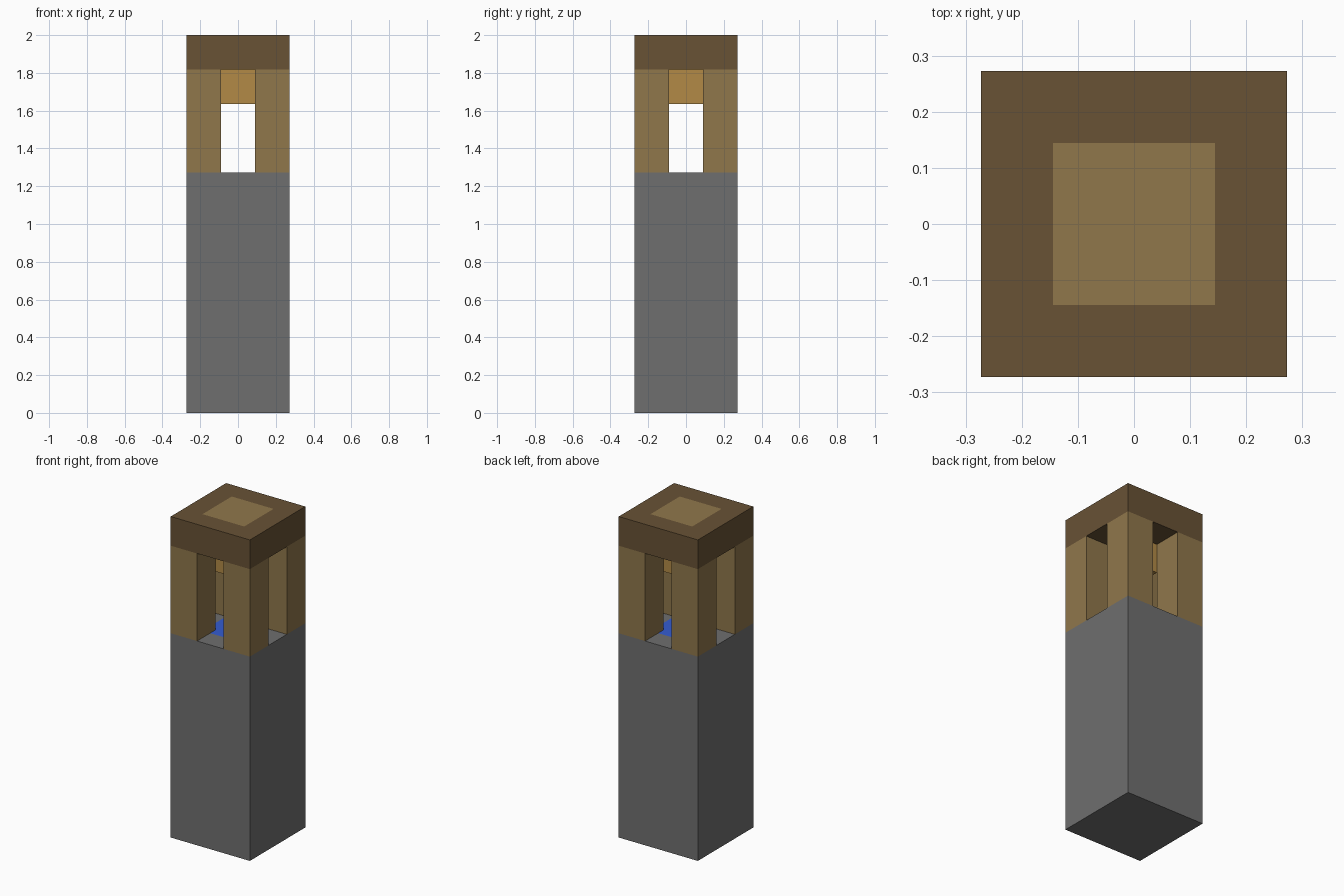
import bpy
import bmesh
from mathutils import Matrix, Vector

# Default object
cube = bpy.data.objects.get("Cube")
if cube:
    bpy.data.objects.remove(cube, do_unlink=True)

CELL = 2 / 11          # one block; the tower is three blocks wide, eleven tall


def linear(c):
    c /= 255
    return c / 12.92 if c <= 0.04045 else ((c + 0.055) / 1.055) ** 2.4


def material(name, r, g, b):
    mat = bpy.data.materials.new(name)
    mat.use_nodes = True
    colour = (linear(r), linear(g), linear(b), 1)
    mat.diffuse_color = colour
    bsdf = next(n for n in mat.node_tree.nodes if n.type == 'BSDF_PRINCIPLED')
    bsdf.inputs["Base Color"].default_value = colour
    return mat


stone = material("grey stone", 111, 111, 111)
timber = material("tan timber", 144, 119, 75)
roof_wood = material("dark brown wood", 104, 82, 53)
bucket_wood = material("orange wood", 178, 138, 70)
water = material("blue water", 52, 92, 210)


def block(name, x, y, z0, z1, width, mat, panel=None):
    """Box in cell units; panel colours an inset centre cell of the top."""
    bm = bmesh.new()
    bmesh.ops.create_cube(bm, size=1)
    size = Vector((width, width, z1 - z0)) * CELL
    centre = Vector((x, y, (z0 + z1) / 2)) * CELL
    bmesh.ops.transform(bm, verts=bm.verts,
                        matrix=Matrix.Translation(centre) @ Matrix.Diagonal(size).to_4x4())
    if panel:
        bm.normal_update()
        top = [f for f in bm.faces if f.normal.z > 0.9]
        bmesh.ops.inset_individual(bm, faces=top, thickness=CELL)
        for f in bm.faces:
            mid = f.calc_center_median()
            if f.normal.z > 0.9 and mid.xy.length < CELL / 4:
                f.material_index = 1
    mesh = bpy.data.meshes.new(name)
    bm.to_mesh(mesh)
    bm.free()
    mesh.materials.append(mat)
    if panel:
        mesh.materials.append(panel)
    obj = bpy.data.objects.new(name, mesh)
    bpy.context.collection.objects.link(obj)
    return obj


# Stone shaft, with the water level with its rim
block("well_shaft", 0, 0, 0, 7, 3, stone, water)

# Corner posts
for side, x in (("right", -1), ("left", 1)):
    for end, y in (("front", -1), ("back", 1)):
        block(f"{end}_{side}_post", x, y, 7, 10, 1, timber)

# Hanging bucket under the roof
block("bucket", 0, 0, 9, 10, 1, bucket_wood)

# Flat roof slab with a timber centre panel
block("roof", 0, 0, 10, 11, 3, roof_wood, timber)
